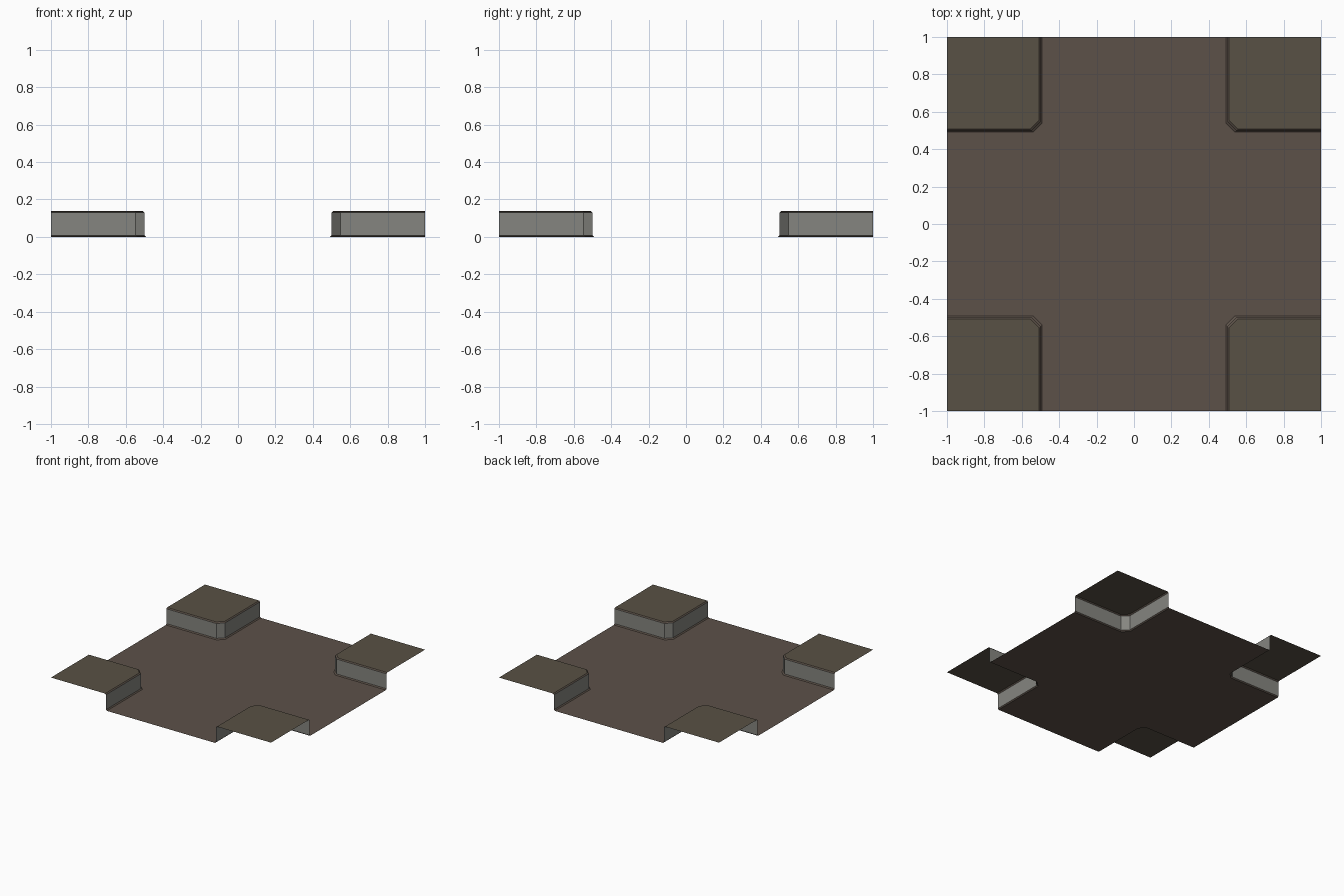
import bpy
import bmesh

cube = bpy.data.objects.get("Cube")
if cube:
    bpy.data.objects.remove(cube, do_unlink=True)


def material(name, rgb):
    mat = bpy.data.materials.new(name)
    mat.use_nodes = True
    mat.diffuse_color = (*rgb, 1)
    mat.node_tree.nodes["Principled BSDF"].inputs["Base Color"].default_value = (*rgb, 1)
    return mat


earth = material("brown earth", (0.108, 0.083, 0.066))
olive = material("olive earth", (0.098, 0.082, 0.058))
stone = material("grey stone", (0.235, 0.235, 0.215))

HEIGHT, LIP, CHAMFER = 0.138, 0.008, 0.047
# Wall profile from the flared foot to the rounded top: offset from centre, height
PROFILE = [(0.492, 0), (0.5, LIP), (0.5, HEIGHT - LIP), (0.508, HEIGHT)]
CORNERS = [(1, 1), (-1, 1), (-1, -1), (1, -1)]


def outline(d, sx, sy):
    """Chamfered inner edge of one corner, anticlockwise round the model."""
    pts = [(1, d), (d + CHAMFER, d), (d, d + CHAMFER), (d, 1)]
    pts = [(x * sx, y * sy) for x, y in pts]
    return pts if sx * sy > 0 else pts[::-1]


def finish(bm, name, mats):
    mesh = bpy.data.meshes.new(name)
    bm.to_mesh(mesh)
    bm.free()
    for mat in mats:
        mesh.materials.append(mat)
    obj = bpy.data.objects.new(name, mesh)
    bpy.context.collection.objects.link(obj)


# Cross-shaped floor sheet
bm = bmesh.new()
foot = PROFILE[0][0]
floor = [bm.verts.new((x, y, 0)) for s in CORNERS for x, y in outline(foot, *s)]
face = bm.faces.new(floor)
face.normal_update()
if face.normal.z < 0:
    face.normal_flip()
bmesh.ops.triangulate(bm, faces=[face])
finish(bm, "floor", [earth])

# Raised corner terraces, open on their outer sides
for name, (sx, sy) in zip(("back_left", "back_right", "front_right", "front_left"), CORNERS):
    bm = bmesh.new()
    rings = [[bm.verts.new((x, y, z)) for x, y in outline(d, sx, sy)] for d, z in PROFILE]
    for level, (low, high) in enumerate(zip(rings, rings[1:])):
        for i in range(3):
            wall = bm.faces.new((low[i + 1], low[i], high[i], high[i + 1]))
            wall.material_index = 1 if level == 1 else 0
    top = bm.faces.new([bm.verts.new((sx, sy, HEIGHT))] + rings[-1][::-1])
    top.material_index = 2
    bm.normal_update()
    if top.normal.z < 0:
        bmesh.ops.reverse_faces(bm, faces=bm.faces[:])
    finish(bm, name + "_terrace", [earth, stone, olive])
